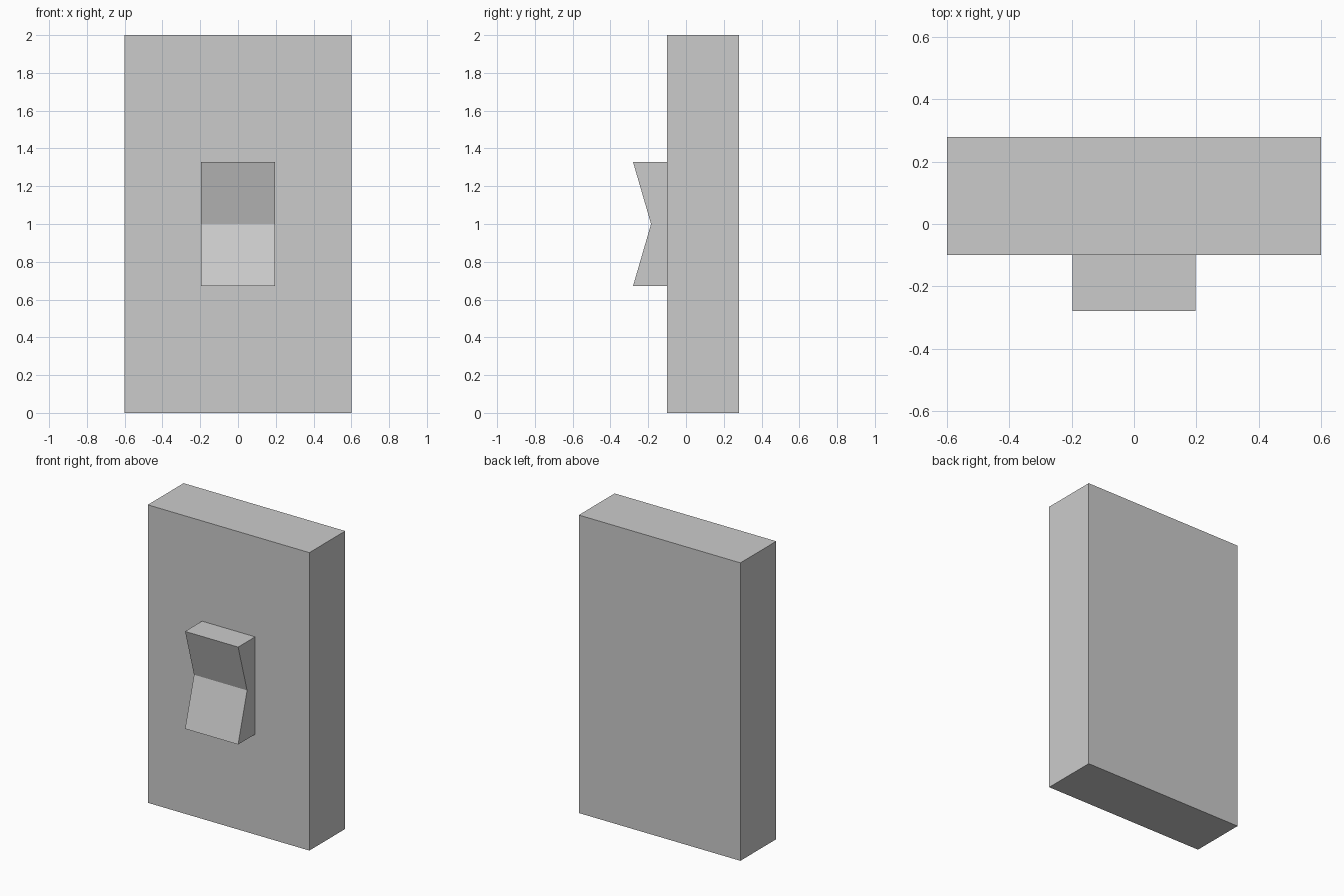
import bpy
import bmesh

cube = bpy.data.objects.get("Cube")
if cube:
    bpy.data.objects.remove(cube, do_unlink=True)

# Single grey plastic
GREY = (0.6, 0.6, 0.6, 1.0)
plastic = bpy.data.materials.new("grey_plastic")
plastic.use_nodes = True
plastic.diffuse_color = GREY
plastic.node_tree.nodes["Principled BSDF"].inputs["Base Color"].default_value = GREY


def extrude_profile(name, profile, half_width):
    """Extrude a side profile of (y, z) points symmetrically along x."""
    bm = bmesh.new()
    face = bm.faces.new([bm.verts.new((-half_width, y, z)) for y, z in profile])
    result = bmesh.ops.extrude_face_region(bm, geom=[face])
    verts = [v for v in result["geom"] if isinstance(v, bmesh.types.BMVert)]
    bmesh.ops.translate(bm, verts=verts, vec=(2 * half_width, 0, 0))
    bmesh.ops.recalc_face_normals(bm, faces=bm.faces)
    mesh = bpy.data.meshes.new(name)
    bm.to_mesh(mesh)
    bm.free()
    mesh.materials.append(plastic)
    obj = bpy.data.objects.new(name, mesh)
    bpy.context.collection.objects.link(obj)
    return obj


FRONT, BACK = -0.1, 0.28

# Thick wall plate
extrude_profile("wall_plate", [(FRONT, 0), (BACK, 0), (BACK, 2), (FRONT, 2)], 0.6)

# Rocker with a shallow V-shaped front, seated on the plate
extrude_profile("rocker", [(FRONT, 0.673), (FRONT, 1.327), (-0.28, 1.327),
                           (-0.185, 1.0), (-0.28, 0.673)], 0.197)
